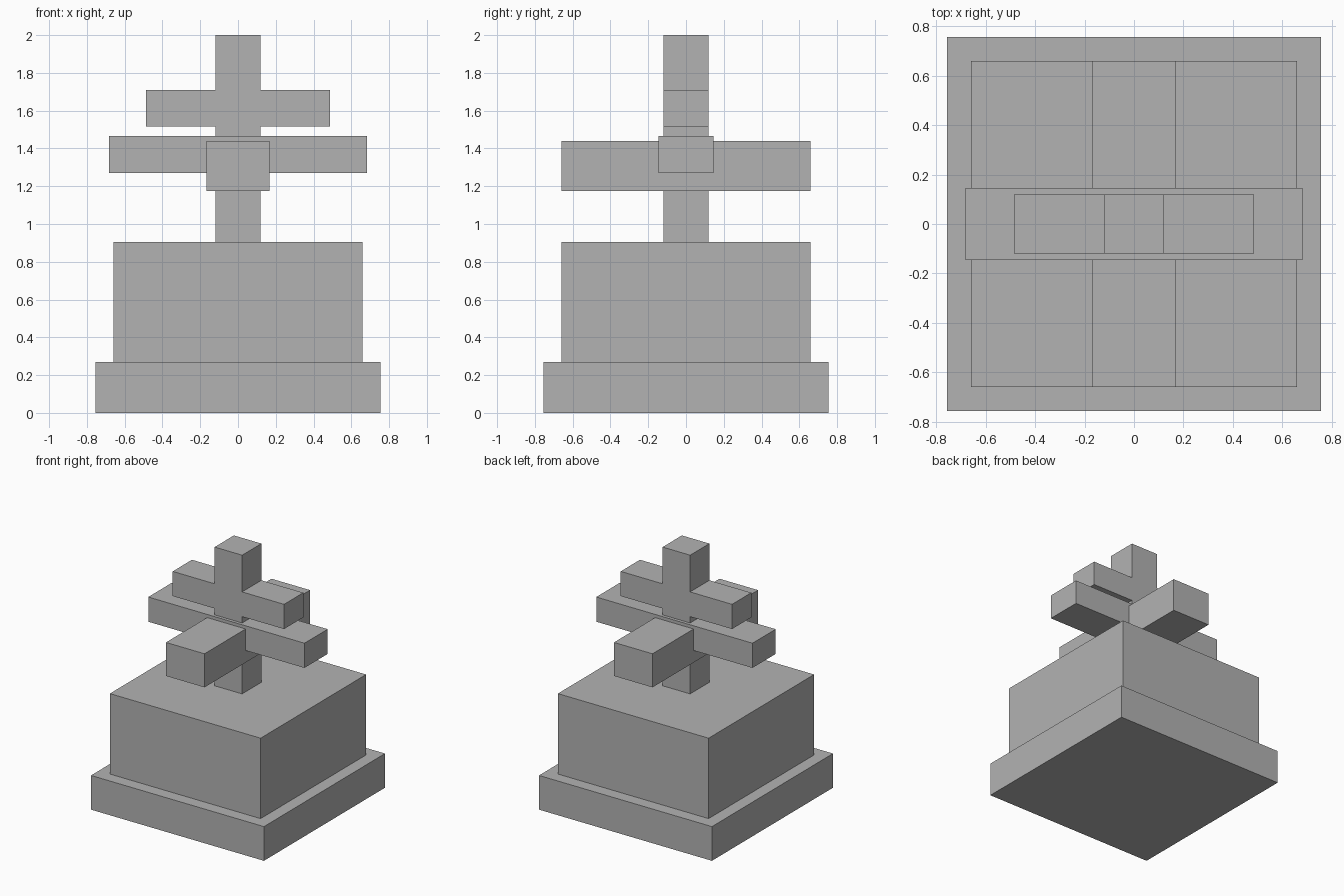
import bpy

if "Cube" in bpy.data.objects:
    bpy.data.objects.remove(bpy.data.objects["Cube"])

stone = bpy.data.materials.new("grey_stone")
stone.diffuse_color = (0.45, 0.45, 0.45, 1.0)
stone.use_nodes = True
stone.node_tree.nodes["Principled BSDF"].inputs["Base Color"].default_value = stone.diffuse_color


def block(name, half_x, half_y, z0, z1):
    """Box centred on the z axis, spanning z0 to z1."""
    bpy.ops.mesh.primitive_cube_add(size=2, location=(0, 0, (z0 + z1) / 2))
    ob = bpy.context.object
    ob.name = name
    ob.scale = (half_x, half_y, (z1 - z0) / 2)
    bpy.ops.object.transform_apply(location=False, rotation=False, scale=True)
    ob.data.materials.append(stone)
    return ob


# Stepped pedestal
block("base_slab", 0.755, 0.755, 0.0, 0.27)
block("pedestal", 0.658, 0.658, 0.27, 0.905)

# Upright post
block("post", 0.12, 0.12, 0.905, 2.0)

# Crossing beams: front-to-back, then two side-to-side
block("long_beam", 0.168, 0.658, 1.175, 1.44)
block("lower_crossbar", 0.682, 0.145, 1.27, 1.465)
block("upper_crossbar", 0.486, 0.12, 1.515, 1.71)
